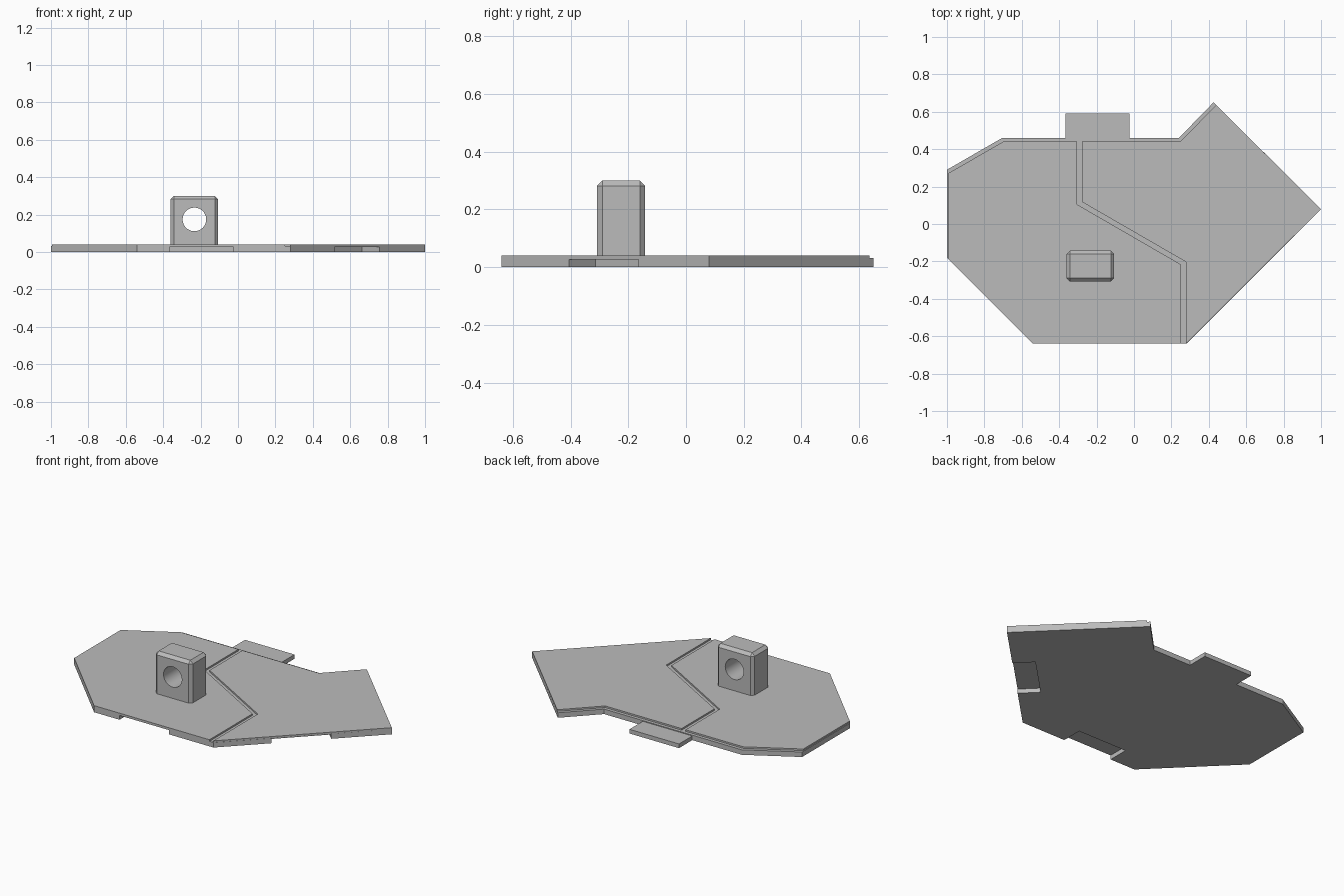
import bpy, bmesh
from math import radians
from mathutils import Matrix

if "Cube" in bpy.data.objects:
    bpy.data.objects.remove(bpy.data.objects["Cube"], do_unlink=True)

grey = bpy.data.materials.new("plain grey")
grey.use_nodes = True
grey.diffuse_color = (0.5, 0.5, 0.5, 1)
grey.node_tree.nodes["Principled BSDF"].inputs["Base Color"].default_value = (0.5, 0.5, 0.5, 1)


def add_object(name, bm):
    bmesh.ops.recalc_face_normals(bm, faces=bm.faces)
    mesh = bpy.data.meshes.new(name)
    bm.to_mesh(mesh)
    bm.free()
    mesh.materials.append(grey)
    obj = bpy.data.objects.new(name, mesh)
    bpy.context.collection.objects.link(obj)
    return obj


def slab(name, outline, bottom, top):
    bm = bmesh.new()
    face = bm.faces.new([bm.verts.new((x, y, bottom)) for x, y in outline])
    grown = bmesh.ops.extrude_face_region(bm, geom=[face])["geom"]
    verts = [v for v in grown if isinstance(v, bmesh.types.BMVert)]
    bmesh.ops.translate(bm, verts=verts, vec=(0, 0, top - bottom))
    return add_object(name, bm)


def box(name, centre, size, turn=0, bevel=0):
    bm = bmesh.new()
    bmesh.ops.create_cube(bm, size=1, matrix=Matrix.Diagonal((*size, 1)))
    if bevel:
        # chamfer every edge except those around the foot
        edges = [e for e in bm.edges if max(v.co.z for v in e.verts) > 0]
        bmesh.ops.bevel(bm, geom=edges, offset=bevel, segments=1, affect='EDGES')
    bm.transform(Matrix.Translation(centre) @ Matrix.Rotation(radians(turn), 4, 'Z'))
    return add_object(name, bm)


def cut(obj, cutter):
    mod = obj.modifiers.new("cut", 'BOOLEAN')
    mod.operation = 'DIFFERENCE'
    mod.solver = 'EXACT'
    mod.object = cutter
    bpy.context.view_layer.objects.active = obj
    bpy.ops.object.modifier_apply(modifier=mod.name)
    bpy.data.objects.remove(cutter, do_unlink=True)


LEDGE, TOP = 0.031, 0.041

# Base plate with three connector sockets under its edges
base = slab("base_plate", [(-1, -0.18), (-0.54, -0.64), (0.28, -0.64), (1, 0.08),
                           (0.425, 0.65), (0.24, 0.46), (-0.705, 0.46), (-1, 0.29)], 0, LEDGE)
for x, y, turn in [(-0.195, -0.64, 0), (0.635, -0.285, 45), (0.7, 0.377, 135)]:
    cut(base, box("socket_cutter", (x, y, 0), (0.34, 0.26, 0.053), turn))

# Connector tab at the back
box("connector_tab", (-0.195, 0.525, 0.013), (0.34, 0.13, 0.026))

# Two raised plates separated by a bent groove
slab("left_plate", [(-0.995, -0.185), (-0.54, -0.64), (0.252, -0.64), (0.252, -0.217),
                    (-0.305, 0.105), (-0.305, 0.44), (-0.7, 0.44), (-0.995, 0.27)], LEDGE, TOP)
slab("right_plate", [(0.278, -0.64), (1, 0.08), (0.439, 0.636), (0.247, 0.44),
                     (-0.278, 0.44), (-0.278, 0.118), (0.278, -0.203)], LEDGE, TOP)

# Chamfered lug with a round hole through it
post = box("lug", (-0.233, -0.225, 0.17), (0.254, 0.166, 0.26), bevel=0.018)
bm = bmesh.new()
bmesh.ops.create_cone(bm, cap_ends=True, segments=48, radius1=0.063, radius2=0.063, depth=0.5,
                      matrix=Matrix.Translation((-0.233, -0.225, 0.174)) @ Matrix.Rotation(radians(90), 4, 'X'))
cut(post, add_object("hole_cutter", bm))
bpy.ops.object.select_all(action='DESELECT')
post.select_set(True)
bpy.context.view_layer.objects.active = post
bpy.ops.object.shade_smooth_by_angle(angle=radians(30))
